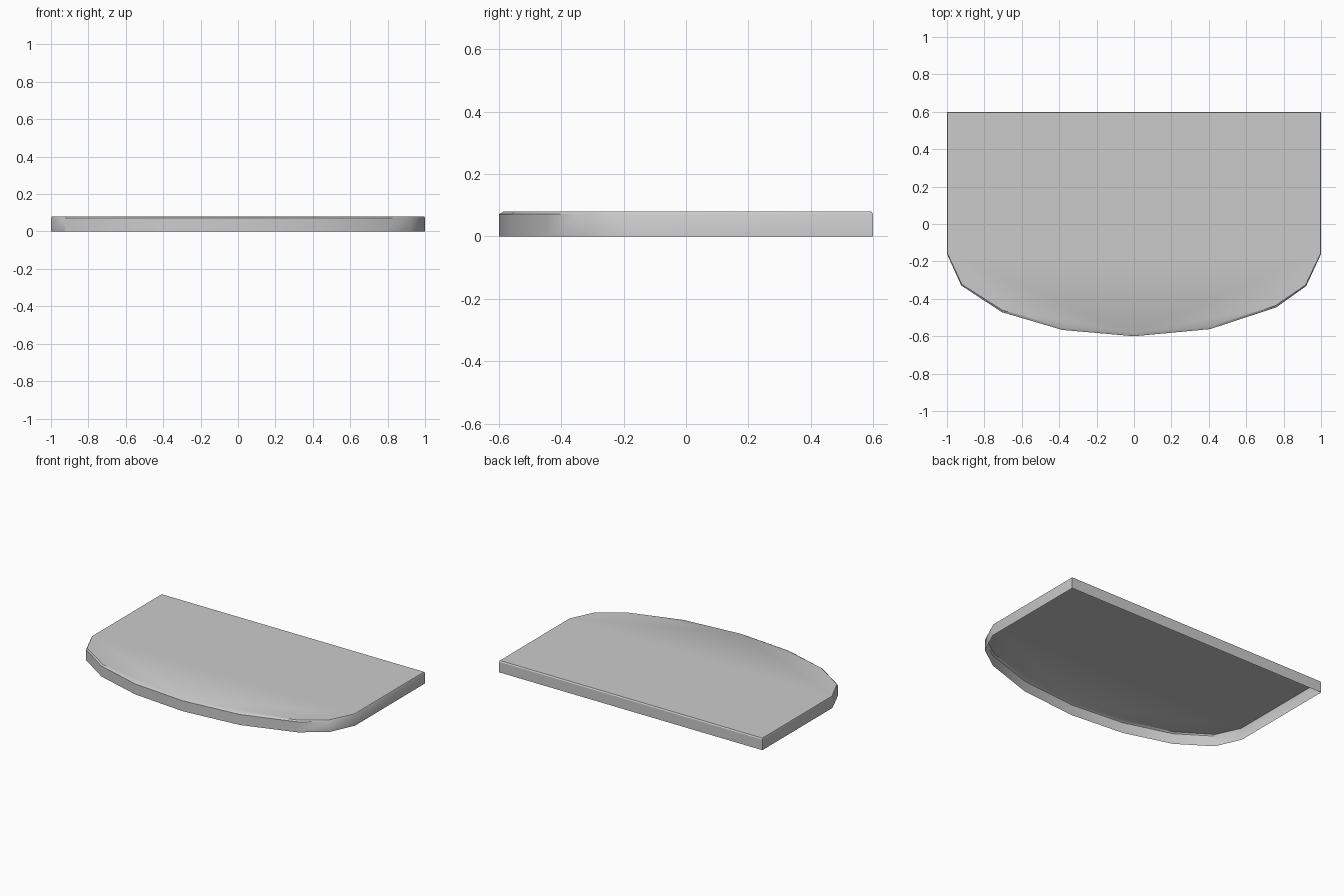
import bpy, bmesh, math

if "Cube" in bpy.data.objects:
    bpy.data.objects.remove(bpy.data.objects["Cube"])

# Plan outline: straight back and sides, elliptical faceted front
SIDE_Y, DEPTH, BACK, HEIGHT = -0.16, 0.44, 0.6, 0.08
angles = [180, 202.5, 225, 247.5, 270, 294, 319.5, 337, 360]
outline = [(-1, BACK)]
for a in angles:
    r = math.radians(a)
    outline.append((math.cos(r), SIDE_Y + DEPTH * math.sin(r)))
outline.append((1, BACK))


def ring(bm, z, inset_x, inset_front, inset_back):
    verts = []
    for x, y in outline:
        t = min(1, max(0, (SIDE_Y - y) / DEPTH))
        ny = y - inset_back if y == BACK else y + inset_front * t
        verts.append(bm.verts.new((x * (1 - inset_x), ny, z)))
    return verts


# Open-bottomed shell: walls, narrow softened rim, flat top
bm = bmesh.new()
rings = [ring(bm, 0, 0, 0, 0),
         ring(bm, HEIGHT - 0.008, 0, 0, 0),
         ring(bm, HEIGHT, 0.004, 0.015, 0.005)]
n = len(outline)
for lo, hi in zip(rings, rings[1:]):
    for i in range(n):
        j = (i + 1) % n
        bm.faces.new((lo[i], lo[j], hi[j], hi[i]))
bm.faces.new(rings[-1])
bm.normal_update()

mesh = bpy.data.meshes.new("curved_front_slab")
bm.to_mesh(mesh)
bm.free()
slab = bpy.data.objects.new("curved_front_slab", mesh)
bpy.context.collection.objects.link(slab)
bpy.context.view_layer.objects.active = slab
slab.select_set(True)
bpy.ops.object.shade_smooth_by_angle(angle=math.radians(32))
